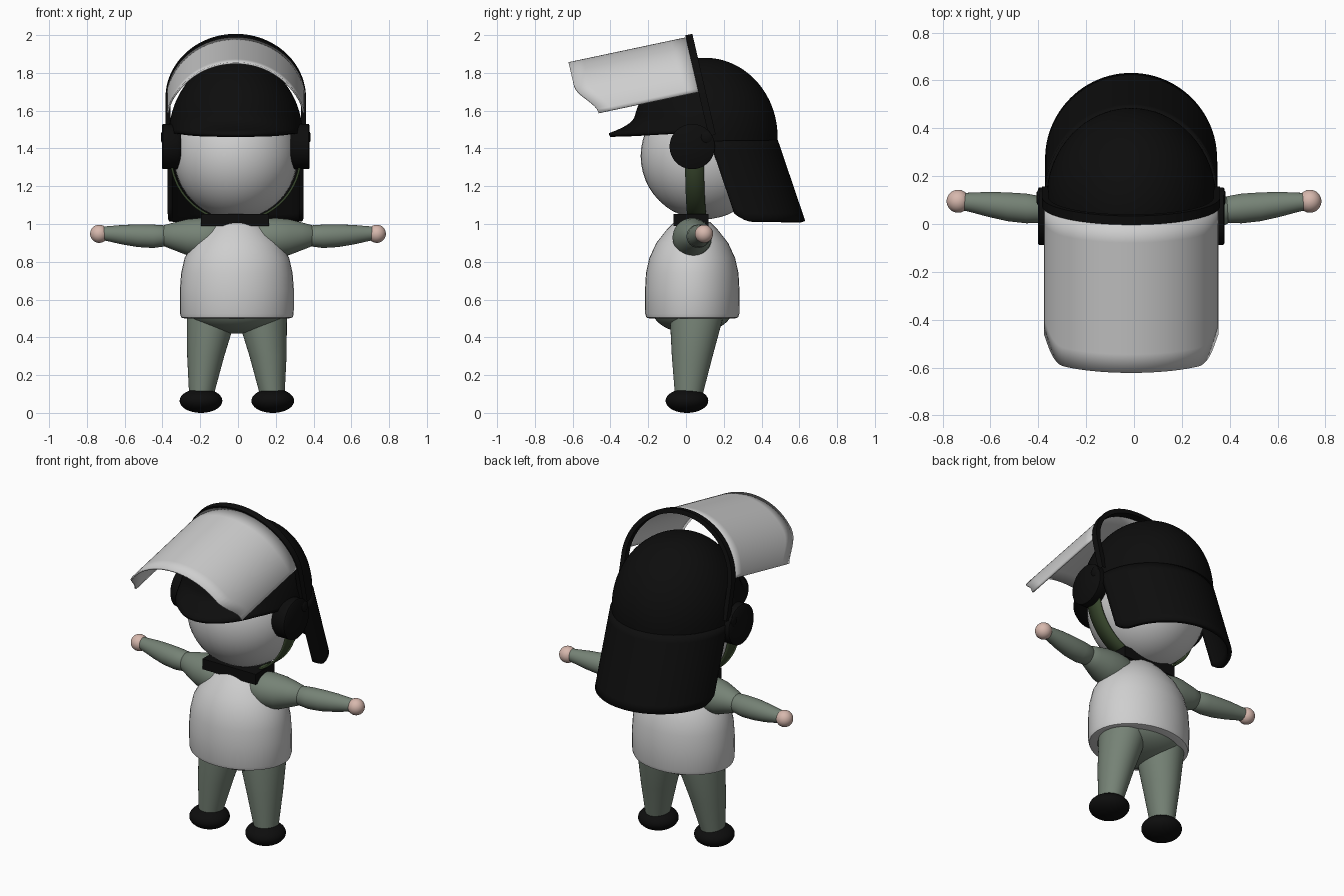
import bpy, bmesh, math
from math import sin, cos, pi, sqrt
from mathutils import Vector

if "Cube" in bpy.data.objects:
    bpy.data.objects.remove(bpy.data.objects["Cube"])


def material(name, r, g, b):
    m = bpy.data.materials.new(name)
    m.diffuse_color = (r, g, b, 1)
    m.use_nodes = True
    m.node_tree.nodes["Principled BSDF"].inputs["Base Color"].default_value = m.diffuse_color
    return m


WHITE = material("light grey", .62, .62, .62)
BLACK = material("black", .004, .004, .004)
GREEN = material("grey green", .18, .225, .18)
OLIVE = material("dark olive", .038, .06, .025)
SKIN = material("skin", .68, .48, .42)

CX = -.012  # head and gear sit slightly left of centre


def finish(name, bm, mat, angle=40):
    bmesh.ops.recalc_face_normals(bm, faces=bm.faces)
    me = bpy.data.meshes.new(name)
    bm.to_mesh(me)
    bm.free()
    me.materials.append(mat)
    ob = bpy.data.objects.new(name, me)
    bpy.context.collection.objects.link(ob)
    bpy.ops.object.select_all(action='DESELECT')
    ob.select_set(True)
    bpy.context.view_layer.objects.active = ob
    bpy.ops.object.shade_smooth_by_angle(angle=math.radians(angle))
    return ob


def ellipsoid(name, c, r, mat):
    bm = bmesh.new()
    bmesh.ops.create_uvsphere(bm, u_segments=40, v_segments=24, radius=1)
    for v in bm.verts:
        v.co = Vector((c[i] + r[i] * v.co[i] for i in range(3)))
    return finish(name, bm, mat)


def sheet(name, fn, nu, nv, mat, closed=False, thick=0, offset=0):
    """Surface fn(u, v) with u, v in 0..1, optionally closed in u and given a thickness."""
    bm = bmesh.new()
    cols = nu if closed else nu + 1
    g = [[bm.verts.new(fn(i / nu, j / nv)) for i in range(cols)] for j in range(nv + 1)]
    for j in range(nv):
        for i in range(nu):
            k = (i + 1) % cols
            bm.faces.new((g[j][i], g[j][k], g[j + 1][k], g[j + 1][i]))
    bmesh.ops.remove_doubles(bm, verts=bm.verts, dist=1e-5)
    ob = finish(name, bm, mat)
    if thick:
        mod = ob.modifiers.new("thickness", 'SOLIDIFY')
        mod.thickness, mod.offset = thick, offset
    return ob


def loft(name, rings, mat, along='z', n=40):
    """Capped tube through rings of (centre, radius a, radius b)."""
    bm = bmesh.new()
    loops = []
    for c, a, b in rings:
        loop = []
        for i in range(n):
            t = 2 * pi * i / n
            d = (a * cos(t), b * sin(t), 0) if along == 'z' else (0, a * cos(t), b * sin(t))
            loop.append(bm.verts.new(Vector(c) + Vector(d)))
        loops.append(loop)
    for p, q in zip(loops, loops[1:]):
        for i in range(n):
            k = (i + 1) % n
            bm.faces.new((p[i], p[k], q[k], q[i]))
    bm.faces.new(loops[0])
    bm.faces.new(loops[-1])
    return finish(name, bm, mat)


# torso, pelvis, head
TY = .033
torso = [(.275, .225, .50), (.295, .243, .505), (.301, .249, .525), (.302, .25, .65), (.295, .245, .74),
         (.277, .227, .82), (.232, .19, .90), (.165, .135, .97), (.12, .095, 1.01)]
loft("torso", [((-.006, TY, z), a, b) for a, b, z in torso], WHITE)
ellipsoid("pelvis", (-.006, TY, .55), (.27, .215, .13), GREEN)
ellipsoid("head", (CX, .095, 1.36), (.328, .335, .335), WHITE)

# collar
bm = bmesh.new()
bmesh.ops.create_cube(bm, size=1)
for v in bm.verts:
    v.co = Vector((-.015 + v.co.x * .36, .027 + v.co.y * .185, 1.022 + v.co.z * .064))
finish("collar", bm, BLACK)

# limbs
for s, side in ((-1, "left"), (1, "right")):
    ox = -.006
    loft(side + "_leg", [((ox + s * .12, .065, .62), .13, .15), ((ox + s * .135, .055, .5), .13, .14),
                         ((ox + s * .165, .033, .3), .098, .108),
                         ((ox + s * .187, .015, .1), .066, .074)], GREEN)
    ellipsoid(side + "_shoe", (ox + s * .19, .005, .064), (.113, .113, .064), BLACK)
    loft(side + "_upper_arm", [((s * x, y, z), r, r) for x, y, z, r in (
        (.08, .03, .93, .08), (.14, .03, .928, .1), (.2, .033, .928, .104), (.27, .04, .93, .095),
        (.34, .05, .935, .073), (.39, .057, .938, .056), (.42, .06, .938, .03))], GREEN, 'x')
    loft(side + "_forearm", [((s * x, y, z), r, r) for x, y, z, r in (
        (.36, .058, .938, .04), (.39, .06, .937, .056), (.45, .065, .935, .062), (.53, .072, .938, .06),
        (.61, .082, .943, .052), (.68, .09, .948, .041), (.71, .093, .95, .037))], GREEN, 'x')
    ellipsoid(side + "_hand", (s * .735, .095, .948), (.048, .048, .048), SKIN)
    # ear cup with bevelled rim and its hinge screw
    loft(side + "_ear_cup", [((CX + s * x, .033, 1.41), r, r) for x, r in (
        (.29, .105), (.31, .12), (.385, .12), (.39, .114))], BLACK, 'x')
    loft(side + "_hinge_screw", [((CX + s * x, .11, 1.46), r, r) for x, r in (
        (.33, .03), (.39, .03), (.395, .022))], BLACK, 'x', 16)


# chin strap running under the head from ear to ear
def strap(u, v):
    t = pi * u
    y = (.045 if abs(cos(t)) > 1 else .065 - .02 * abs(cos(t)))
    return (CX + .343 * cos(t), y + (v - .5) * .1, 1.36 - .343 * sin(t))


sheet("chin_strap", strap, 48, 2, OLIVE, thick=.012)


# helmet shell: dome with straight lower wall, peak flaring out at the front
def helmet(u, v):
    t = 2 * pi * u
    c, s = cos(t), sin(t)
    low = 1.48 - .1 * min(1, max(0, (s + .1) / .3))
    z = low + (1.88 - low) * sin(v * pi / 2)
    r = sqrt(max(0, 1 - (max(0, z - 1.46) / .42) ** 2))
    front = max(0, -s) ** 1.2
    flare = .125 * front * max(0, (1.57 - z) / .09) ** 2
    return (CX + .355 * r * c, .1 + (.385 * r + flare) * s, z)


sheet("helmet", helmet, 64, 36, BLACK, closed=True, thick=.02, offset=-1)


# neck guard hanging from the back of the helmet, with rounded lower corners
def guard(u, v):
    t = pi * u
    edge = max(0, 1 - sin(t) / .25)
    d = v * (1 - .1 * edge ** 2)
    return (CX + .348 * cos(t), .125 + .145 * d + .35 * sin(t), 1.44 - .428 * d)


sheet("neck_guard", guard, 48, 10, BLACK, thick=.024)

# tilted frame shared by the raised visor and its arch
BASE = Vector((CX, .075, 1.66))
UP = Vector((0, -.226, .974))
FWD = Vector((0, -.978, -.207))


def place(x, h, f):
    return BASE + Vector((x, 0, 0)) + UP * h + FWD * f


# arch band: half ellipse on straight legs, rectangular section
LEG = .2


def band(u, v):
    a, b, f = ((.372, .348, 0), (.372, .348, -.038), (.345, .32, -.038), (.345, .32, 0),
               (.372, .348, 0))[round(v * 4)]
    if u < .1 or u > .9:
        h = -LEG * (1 - min(u, 1 - u) / .1)
        return place(a if u < .5 else -a, h, f)
    t = pi * (u - .1) / .8
    return place(a * cos(t), b * sin(t), f)


sheet("visor_arch", band, 60, 4, BLACK)


# raised visor, trimmed back at its lower front corners
def visor(u, v):
    t0 = .12
    t = t0 + (pi - 2 * t0) * u
    h = .332 * sin(t)
    k = min(1, max(0, (h - .04) / .17))
    length = .54 + .095 * k * k * (3 - 2 * k)
    return place(.362 * cos(t), h, length * v)


sheet("visor", visor, 48, 8, WHITE, thick=.01)
